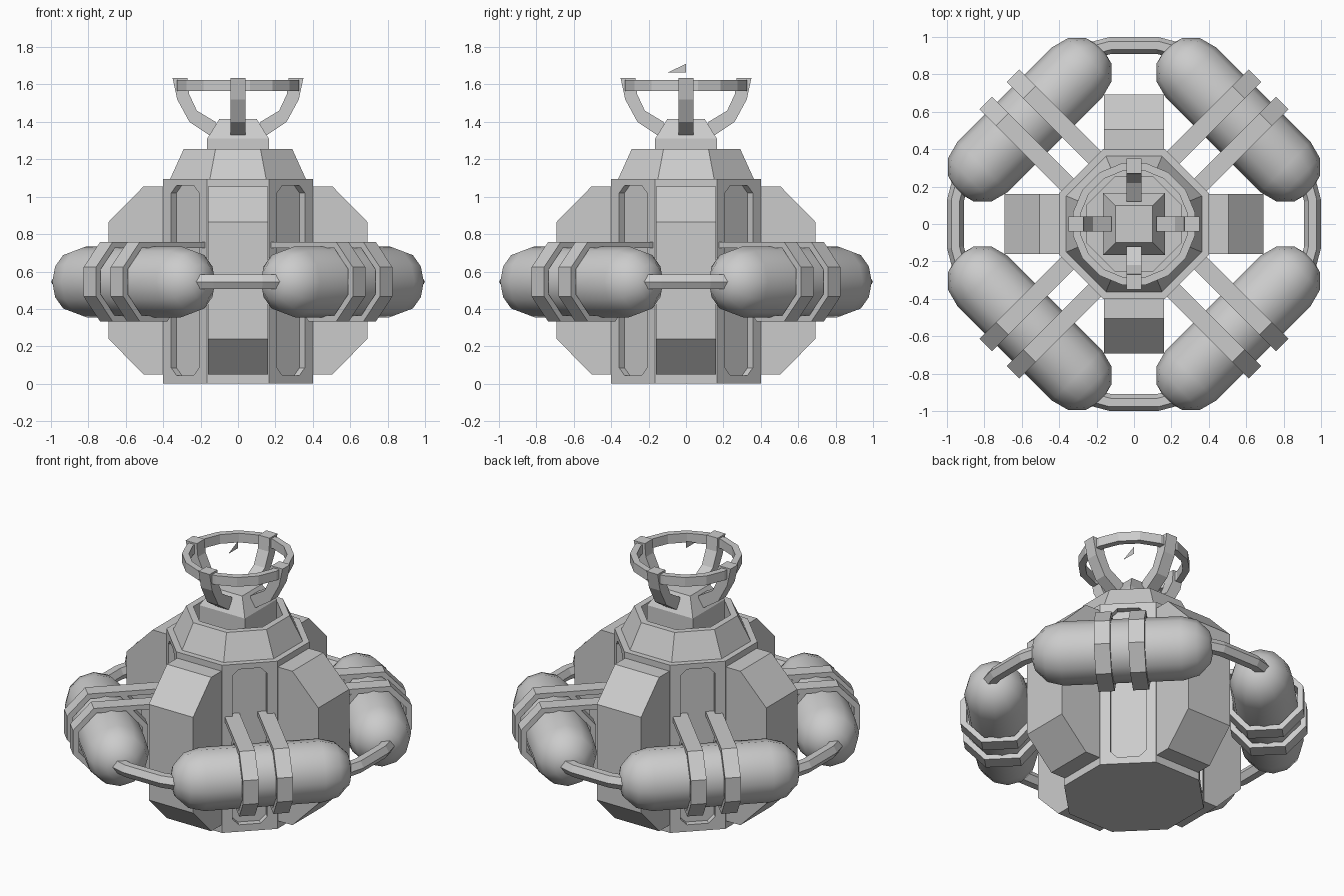
import bpy, bmesh
from math import sin, cos, pi, radians
from mathutils import Matrix

if "Cube" in bpy.data.objects:
    bpy.data.objects.remove(bpy.data.objects["Cube"])


def loft(name, rings, caps=True, cyclic=False, turn=0.0, smooth=False):
    """Skin a list of equal-sized closed rings, then turn the result about z."""
    bm = bmesh.new()
    vs = [[bm.verts.new(p) for p in ring] for ring in rings]
    n, m = len(rings[0]), len(rings)
    for i in range(m if cyclic else m - 1):
        a, b = vs[i], vs[(i + 1) % m]
        for j in range(n):
            k = (j + 1) % n
            bm.faces.new((a[j], a[k], b[k], b[j]))
    if caps and not cyclic:
        bm.faces.new(vs[0])
        bm.faces.new(vs[-1])
    bmesh.ops.remove_doubles(bm, verts=bm.verts, dist=1e-5)
    bmesh.ops.recalc_face_normals(bm, faces=bm.faces)
    bmesh.ops.rotate(bm, verts=bm.verts, matrix=Matrix.Rotation(turn, 3, 'Z'))
    for f in bm.faces:
        f.smooth = smooth
    me = bpy.data.meshes.new(name)
    bm.to_mesh(me)
    bm.free()
    ob = bpy.data.objects.new(name, me)
    bpy.context.collection.objects.link(ob)
    return ob


def ngon(apothem, z, n):
    """Horizontal polygon with flats facing the axes."""
    r = apothem / cos(pi / n)
    return [(r * cos((i + .5) * 2 * pi / n), r * sin((i + .5) * 2 * pi / n), z) for i in range(n)]


def prism(name, outline, y0, y1, turn):
    """Radial (x, z) outline extruded sideways."""
    return loft(name, [[(x, y, z) for x, z in outline] for y in (y0, y1)], turn=turn)


CARDINAL = [i * pi / 2 for i in range(4)]
DIAGONAL = [a + pi / 4 for a in CARDINAL]
ZC = 0.545

# octagonal body, collar with a sunken top, and tapered pedestal
body = loft("body", [ngon(.40, 0, 8), ngon(.40, 1.095, 8)])
loft("collar", [ngon(.365, 1.09, 8), ngon(.29, 1.255, 8), ngon(.25, 1.255, 8), ngon(.25, 1.12, 8)])
loft("pedestal", [ngon(.165, 1.11, 4), ngon(.165, 1.31, 4), ngon(.10, 1.415, 4)])

# recessed panels on the diagonal sides
w, c, z0, z1 = .105, .04, .045, 1.06
panel = [(-w, z0 + c), (-w + c, z0), (w - c, z0), (w, z0 + c),
         (w, z1 - c), (w - c, z1), (-w + c, z1), (-w, z1 - c)]
for i, a in enumerate(DIAGONAL):
    cut = loft(f"panel_cutter_{i}", [[(r, t, z) for t, z in panel] for r in (.36, .5)], turn=a)
    cut.hide_render = True
    cut.hide_viewport = True
    mod = body.modifiers.new(f"panel_{i}", 'BOOLEAN')
    mod.operation = 'DIFFERENCE'
    mod.solver = 'EXACT'
    mod.object = cut

# chunky side buttresses
fin = [(.38, .05), (.505, .05), (.692, .24), (.692, .865), (.505, 1.055), (.38, 1.055)]
for i, a in enumerate(CARDINAL):
    prism(f"buttress_{i}", fin, -.16, .16, a)

# capsule tanks
R, H, RC = .19, .357, .788
prof = [(-H - R * cos(radians(d)), R * sin(radians(d))) for d in (0, 30, 60, 90)]
prof += [(-y, r) for y, r in reversed(prof)]
tank = [[(RC + r * cos(k * pi / 6), y, ZC + r * sin(k * pi / 6)) for k in range(12)] for y, r in prof]

# strap hoops around the tanks, with arms to the body
hoop = [(.23, .078), (.105, .212), (-.105, .212), (-.22, .078),
        (-.22, -.078), (-.105, -.212), (.105, -.212), (.23, -.078)]
for i, a in enumerate(DIAGONAL):
    loft(f"tank_{i}", tank, caps=False, turn=a, smooth=True)
    for side, (y0, y1) in (("left", (.055, .15)), ("right", (-.15, -.055))):
        rings = [[(RC + x * s, y, ZC + z * s) for x, z in hoop]
                 for s, y in ((1, y0), (1, y1), (.85, y1), (.85, y0))]
        loft(f"strap_{side}_{i}", rings, cyclic=True, turn=a)
        prism(f"strap_arm_{side}_{i}", [(.36, .725), (.75, .725), (.75, .757), (.36, .757)], y0, y1, a)

# hexagonal pipes joining neighbouring tanks
for i, a in enumerate(CARDINAL):
    rings = []
    for d in (-22.5, -7.5, 7.5, 22.5):
        t = radians(d)
        sec = [(.963 + .045 * cos(k * pi / 3), .045 * sin(k * pi / 3)) for k in range(6)]
        rings.append([(r * cos(t), r * sin(t), ZC + z) for r, z in sec])
    loft(f"pipe_{i}", rings, turn=a)

# crown ring on four curved arms
loft("crown_ring", [ngon(.325, 1.565, 16), ngon(.325, 1.625, 16),
                    ngon(.285, 1.625, 16), ngon(.285, 1.565, 16)], cyclic=True)
arm = [(.12, 1.33), (.155, 1.33), (.26, 1.40), (.325, 1.52), (.35, 1.635),
       (.27, 1.635), (.262, 1.55), (.22, 1.46), (.12, 1.40)]
for i, a in enumerate(CARDINAL):
    prism(f"crown_arm_{i}", arm, -.04, .04, a)

# small floating triangle above the crown
me = bpy.data.meshes.new("top_pennant")
me.from_pydata([(0, -.1, 1.663), (0, 0, 1.663), (0, 0, 1.71)], [], [(0, 1, 2)])
bpy.context.collection.objects.link(bpy.data.objects.new("top_pennant", me))
